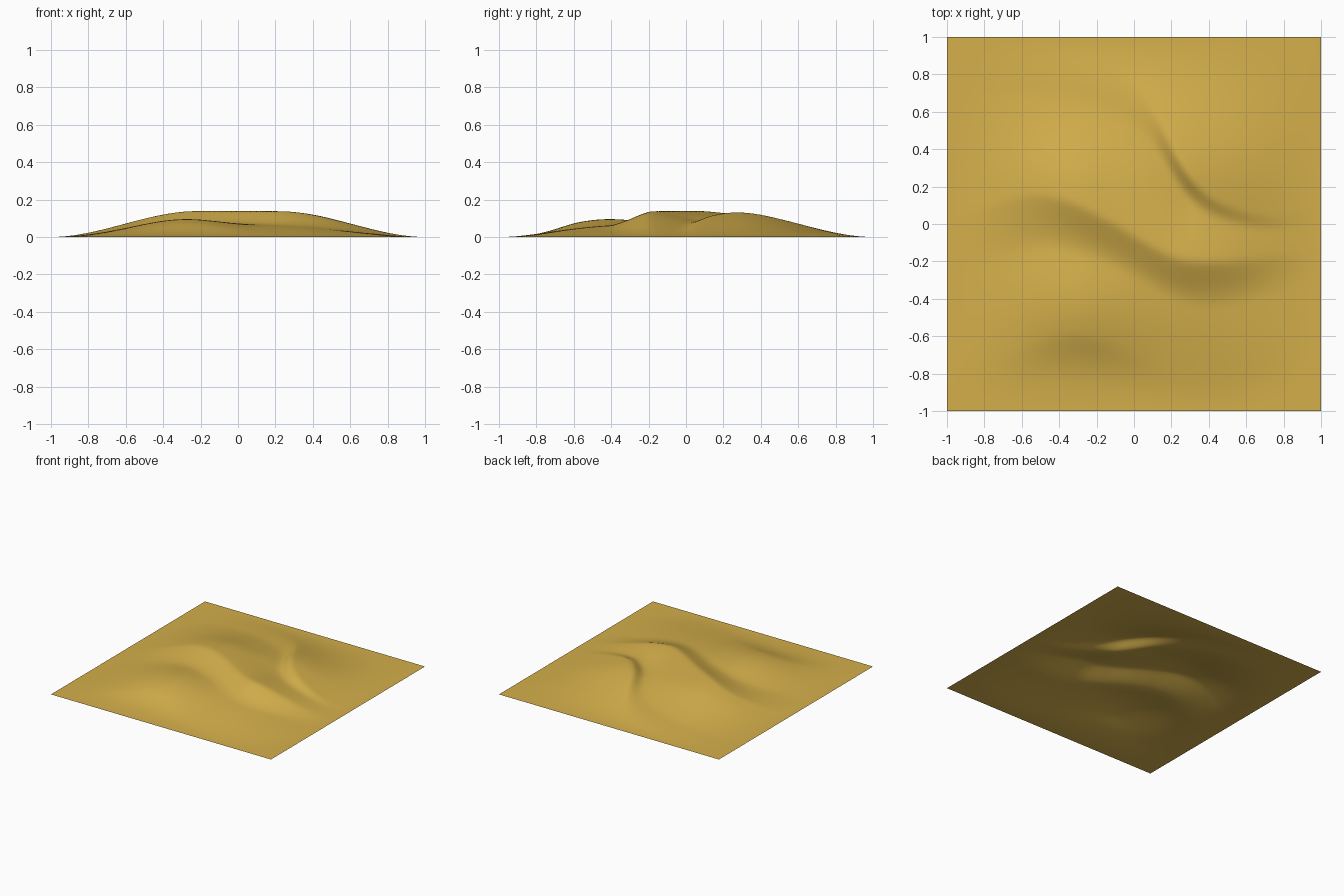
import bpy, bmesh

if "Cube" in bpy.data.objects:
    bpy.data.objects.remove(bpy.data.objects["Cube"])

N = 128          # grid cells per side
PEAK = 0.14      # highest crest

# Crest lines seen from above (x, y), south to north
SOUTH = [(-1, -.78), (-.7, -.71), (-.5, -.62), (-.35, -.59), (-.2, -.61), (0, -.69), (.4, -.86), (.7, -.74), (1, -.6)]
MAIN = [(-1, .02), (-.8, .09), (-.55, .155), (-.35, .12), (-.1, 0), (.1, -.12), (.25, -.185), (.45, -.2), (.7, -.185), (1, -.15)]
NORTH = [(-1, .95), (-.4, .9), (-.1, .82), (.05, .7), (.15, .53), (.22, .38), (.32, .23), (.45, .12), (.7, .04), (1, .05)]
# Strength of the southern dune along x
STRENGTH = [(-1, 1), (-.2, 1), (.15, .72), (.5, .85), (1, .85)]


def smooth(t):
    t = max(0.0, min(1.0, t))
    return t * t * (3 - 2 * t)


def curve(pts, x):
    """Smooth interpolation through points (cubic Hermite)."""
    n = len(pts)
    i = 0
    while i < n - 2 and x > pts[i + 1][0]:
        i += 1

    def slope(k):
        a, b = pts[max(k - 1, 0)], pts[min(k + 1, n - 1)]
        return (b[1] - a[1]) / (b[0] - a[0])
    (x0, y0), (x1, y1) = pts[i], pts[i + 1]
    d = x1 - x0
    t = (x - x0) / d
    return (y0 + (y1 - y0) * smooth(t) + d * slope(i) * t * (1 - t) ** 2
            - d * slope(i + 1) * t * t * (1 - t))


def fade(v):
    return smooth((1 - abs(v)) / 0.78)


def between(t, low, high_s, high_n, slip):
    """Profile from a southern crest (t=0) up to a northern crest (t=1)."""
    k = 1 - slip
    if t < k:                                   # gentle windward back
        u = t / k
        return high_s + (low - high_s) * (0.6 * u + 0.4 * smooth(u))
    u = (t - k) / slip                          # steep slip face
    return low + (high_n - low) * (0.5 * smooth(u) + 0.5 * u * u)


def height(x, y):
    s, m, n = (curve(c, x) for c in (SOUTH, MAIN, NORTH))
    a = curve(STRENGTH, x)
    if y < s:
        h = a - 0.5 * a * smooth((s - y) / 0.3)
    elif y < m:
        h = between((y - s) / (m - s), 0.52, a, 1, 0.36)
    elif y < n:
        low = 1 - min(0.45, 0.95 * (n - m))
        h = between((y - m) / (n - m), low, 1, 1, 0.3)
    else:
        u = min(1, (y - n) / 0.8)
        h = 1 - 0.45 * (0.6 * u + 0.4 * smooth(u))
    return PEAK * fade(x) * fade(y) * h


# Sand sheet
bm = bmesh.new()
bmesh.ops.create_grid(bm, x_segments=N, y_segments=N, size=1)
for v in bm.verts:
    # average a few close samples to round the crests a little
    r = 0.018
    v.co.z = sum(height(max(-1, min(1, v.co.x + i * r)), v.co.y + j * r)
                 for i in (-1, 0, 1) for j in (-1, 0, 1)) / 9
    if max(abs(v.co.x), abs(v.co.y)) > 0.999:
        v.co.z = 0
for f in bm.faces:
    f.smooth = True
mesh = bpy.data.meshes.new("sand_dunes")
bm.to_mesh(mesh)
bm.free()
dunes = bpy.data.objects.new("sand_dunes", mesh)
bpy.context.collection.objects.link(dunes)

# Sand colour
sand = bpy.data.materials.new("sand")
sand.diffuse_color = (0.66, 0.43, 0.07, 1)
sand.use_nodes = True
sand.node_tree.nodes["Principled BSDF"].inputs["Base Color"].default_value = sand.diffuse_color
mesh.materials.append(sand)
